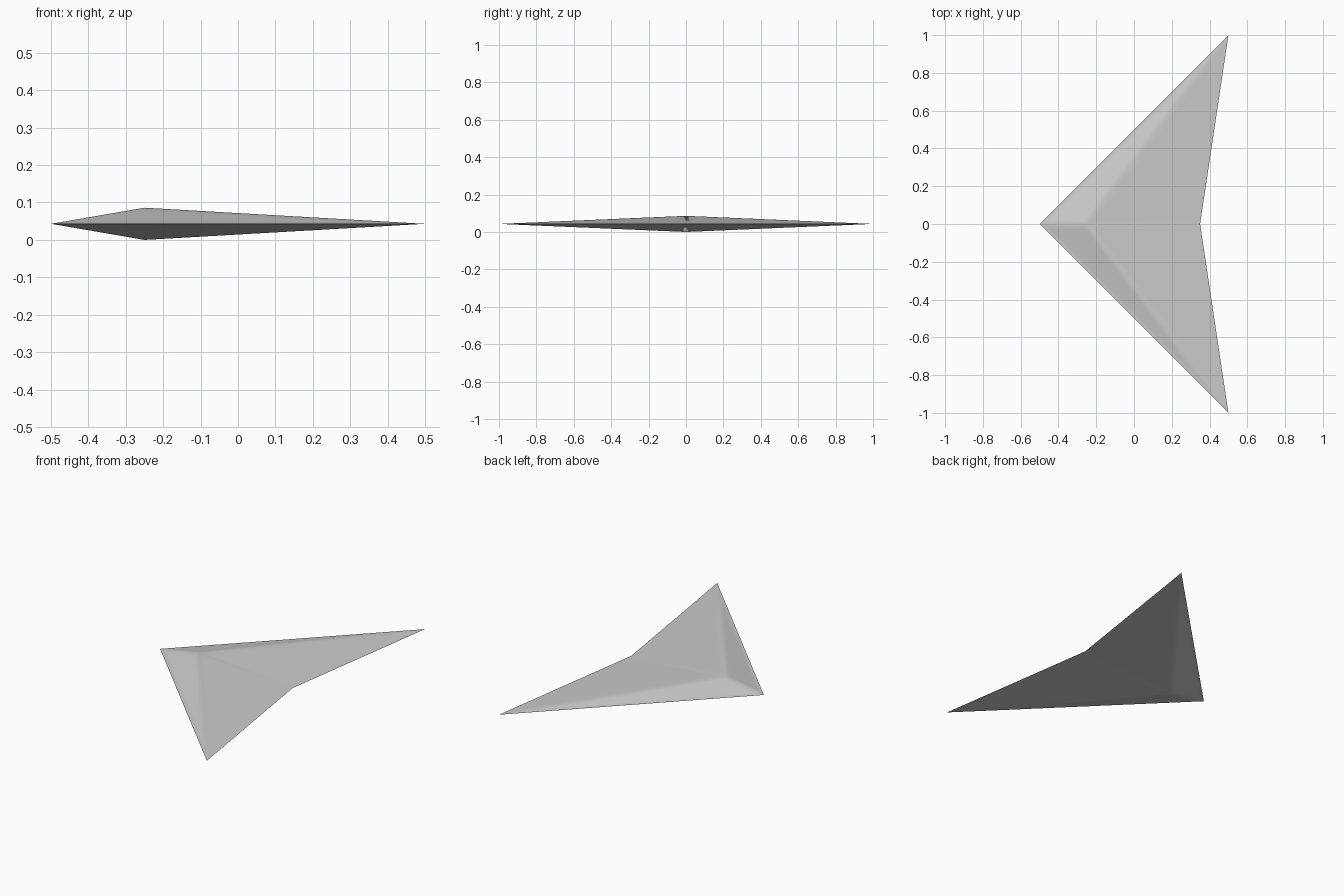
import bpy, bmesh

cube = bpy.data.objects.get("Cube")
if cube:
    bpy.data.objects.remove(cube, do_unlink=True)

# Plain grey material
grey = bpy.data.materials.new("light_grey")
grey.use_nodes = True
colour = (0.6, 0.6, 0.6, 1)
grey.diffuse_color = colour
grey.node_tree.nodes["Principled BSDF"].inputs["Base Color"].default_value = colour

MID, TOP = 0.043, 0.086
bm = bmesh.new()

# Swept arrowhead outline: nose, right tip, rear notch, left tip
rim = [bm.verts.new((x, y, MID)) for x, y in
       [(-0.5, 0), (0.5, -1), (0.35, 0), (0.5, 1)]]

# Upper and lower peaks joined to the outline
for z in (TOP, 0):
    peak = bm.verts.new((-0.25, 0, z))
    for i in range(4):
        bm.faces.new((rim[i], rim[(i + 1) % 4], peak))
bmesh.ops.recalc_face_normals(bm, faces=bm.faces)

# Sharp outer rim; a narrow inset keeps the ridges softly shaded
rim_edges = [e for e in bm.edges if all(v in rim for v in e.verts)]
bmesh.ops.inset_individual(bm, faces=bm.faces[:], thickness=0.025,
                           use_even_offset=True)
for face in bm.faces:
    face.smooth = True
for edge in rim_edges:
    edge.smooth = False

mesh = bpy.data.meshes.new("arrowhead_wing")
bm.to_mesh(mesh)
bm.free()
mesh.materials.append(grey)
wing = bpy.data.objects.new("arrowhead_wing", mesh)
bpy.context.collection.objects.link(wing)
